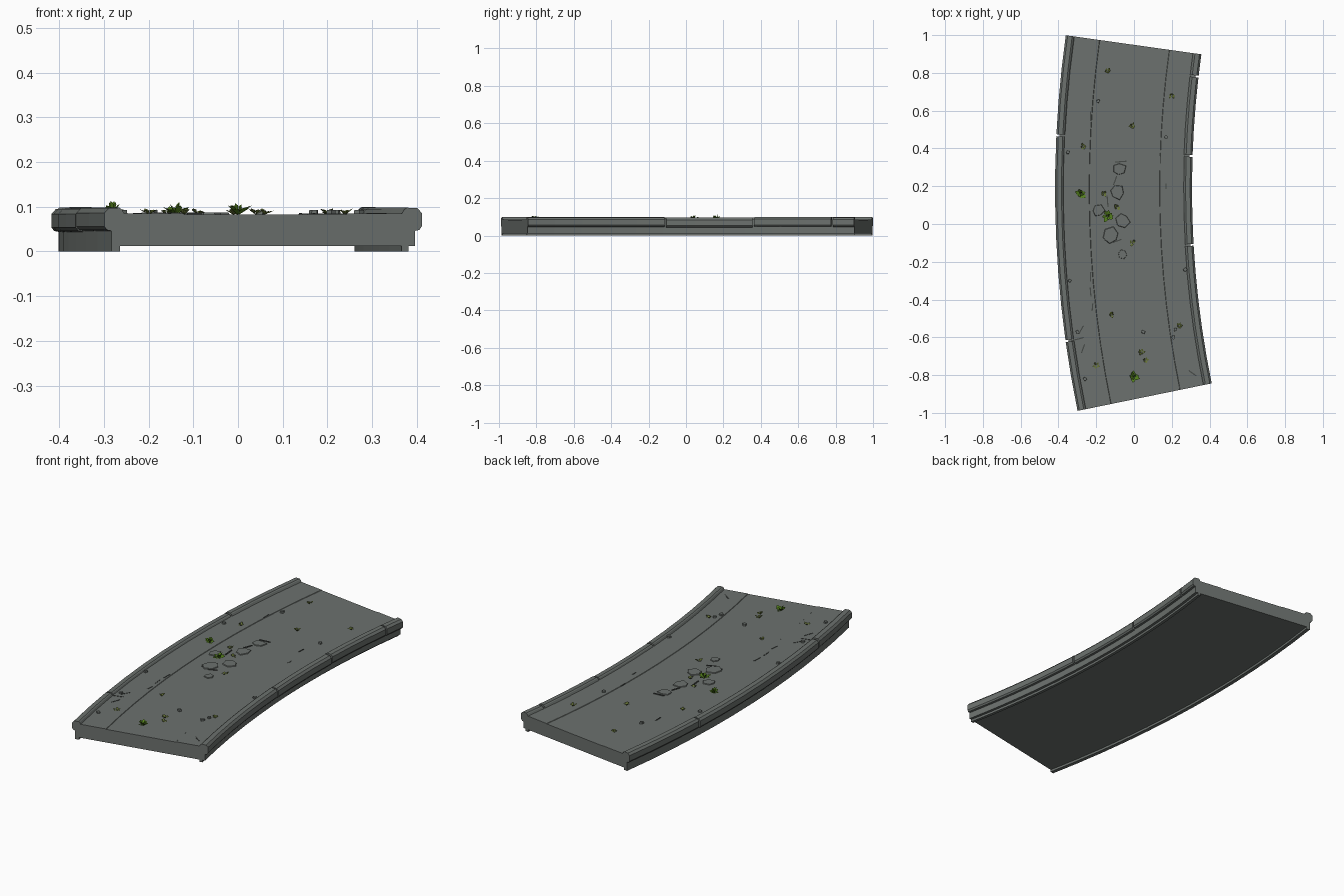
import bpy, bmesh, math, random
from mathutils import Vector, Matrix

if "Cube" in bpy.data.objects:
    bpy.data.objects.remove(bpy.data.objects["Cube"])

random.seed(4)
CX, CY = 5.432, 0.185                     # centre of the bend
R0, R1 = 5.85, 5.125                      # outer (left) and inner (right) radius
A0, A1 = math.radians(-11.58), math.radians(8.0)


def material(name, rgb):
    m = bpy.data.materials.new(name)
    m.diffuse_color = (*rgb, 1)
    m.use_nodes = True
    m.node_tree.nodes["Principled BSDF"].inputs["Base Color"].default_value = m.diffuse_color
    return m


STONE = material("grey stone", (0.150, 0.166, 0.156))
DARK = material("dark crack stone", (0.06, 0.066, 0.062))
LEAF = material("leaf green", (0.09, 0.22, 0.012))
MOSS = material("moss olive", (0.13, 0.17, 0.035))


def finish(name, bm, mat):
    me = bpy.data.meshes.new(name)
    bm.to_mesh(me)
    bm.free()
    me.materials.append(mat)
    ob = bpy.data.objects.new(name, me)
    bpy.context.collection.objects.link(ob)
    return ob


def bend(r, a, z):
    return (CX - r * math.cos(a), CY + r * math.sin(a), z)


def angle(y, r):
    return math.asin((y - CY) / r)


def sweep(bm, profile, a0, a1, steps):
    """Sweep a closed (radius, height) profile along the bend, with end caps."""
    rings = []
    for i in range(steps + 1):
        a = a0 + (a1 - a0) * i / steps
        rings.append([bm.verts.new(bend(r, a, z)) for r, z in profile])
    n = len(profile)
    for p, q in zip(rings, rings[1:]):
        for k in range(n):
            bm.faces.new((p[k], p[(k + 1) % n], q[(k + 1) % n], q[k]))
    bm.faces.new(rings[0])
    bm.faces.new(rings[-1])
    bmesh.ops.recalc_face_normals(bm, faces=bm.faces)


# road slab with a very slightly sunken middle lane
bm = bmesh.new()
TOP, LANE = 0.085, 0.083
sweep(bm, [(R0 - 0.016, 0.012), (R0 - 0.016, TOP), (R0 - 0.18, TOP), (R0 - 0.182, LANE),
           (R1 + 0.172, LANE), (R1 + 0.17, TOP), (R1 + 0.016, TOP), (R1 + 0.016, 0.012)],
      A0, A1, 12)
finish("road_slab", bm, STONE)

# narrow feet below both edges
for name, r, w in (("left_foot", R0 - 0.016, -0.02), ("right_foot", R1 + 0.03, 0.016)):
    bm = bmesh.new()
    sweep(bm, [(r, 0), (r, 0.014), (r + w, 0.014), (r + w, 0)], A0, A1, 12)
    finish(name, bm, STONE)

# bevelled kerb blocks, split by narrow joints
KERB = [(0.016, 0.046), (0.006, 0.048), (0, 0.056), (0, 0.086), (0.010, 0.097),
        (0.034, 0.098), (0.040, 0.094), (0.047, 0.082), (0.02, 0.07)]
for side, r, s, joints in (("left", R0, -1, (-0.62, 0.47)), ("right", R1, 1, (-0.11, 0.36, 0.78))):
    cuts = [A0] + [angle(y, r) for y in joints] + [A1]
    bm = bmesh.new()
    for i, (a, b) in enumerate(zip(cuts, cuts[1:])):
        gap = 0.0009
        a += gap if i else 0
        b -= gap if i < len(cuts) - 2 else 0
        lift = (0, -0.002, 0.001, 0)[i]
        sweep(bm, [(r + s * d, z + lift) for d, z in KERB], a, b, max(2, round((b - a) / 0.03)))
    finish(side + "_kerb", bm, STONE)


def slab(bm, x, y, radius, z0, z1, sides, stretch=1.0):
    """Irregular flat chip of stone."""
    spin = random.random() * 6.28
    low, high = [], []
    for k in range(sides):
        t = spin + 2 * math.pi * k / sides
        d = radius * random.uniform(0.75, 1.15)
        px, py = x + d * math.cos(t), y + d * stretch * math.sin(t)
        low.append(bm.verts.new((px, py, z0)))
        high.append(bm.verts.new((x + (px - x) * 0.9, y + (py - y) * 0.9, z1)))
    bm.faces.new(high)
    bm.faces.new(low[::-1])
    for k in range(sides):
        j = (k + 1) % sides
        bm.faces.new((low[k], low[j], high[j], high[k]))


# loose paving stones in the middle
bm = bmesh.new()
for x, y, r in ((-0.08, 0.29, 0.04), (-0.09, 0.17, 0.045), (-0.12, -0.06, 0.045),
                (-0.06, 0.02, 0.04), (-0.19, 0.07, 0.035), (-0.06, -0.16, 0.025)):
    slab(bm, x, y, r, 0.08, 0.087, 6)
finish("paving_stones", bm, STONE)

# pebbles
bm = bmesh.new()
for x, y in ((-0.19, 0.65), (-0.35, 0.38), (-0.34, -0.30), (-0.26, -0.82), (0.17, 0.46),
             (0.27, -0.24), (0.21, -0.60), (0.05, -0.57), (-0.30, -0.57), (0.22, -0.56)):
    slab(bm, x, y, 0.012, 0.08, 0.093, 5)
finish("pebbles", bm, STONE)

# thin dark cracks: (x, y, length, direction in degrees)
bm = bmesh.new()
for x, y, length, deg in ((0.31, -0.79, 0.05, -35), (-0.07, 0.33, 0.06, 5), (-0.10, 0.23, 0.05, 70),
                          (-0.14, 0.12, 0.06, 95), (-0.09, -0.09, 0.05, 20), (-0.15, -0.07, 0.04, 80),
                          (-0.23, -0.28, 0.05, 88), (-0.23, -0.36, 0.05, 95), (-0.22, -0.44, 0.04, 85),
                          (-0.23, 0.57, 0.05, 92), (0.14, 0.34, 0.04, 90), (0.17, 0.20, 0.03, 90),
                          (-0.30, -0.61, 0.07, 15), (-0.28, -0.56, 0.05, 60), (-0.27, -0.66, 0.05, 70)):
    m = (Matrix.Translation((x, y, 0.0845)) @ Matrix.Rotation(math.radians(deg), 4, 'Z')
         @ Matrix.Diagonal((length, 0.006, 0.004, 1)))
    bmesh.ops.create_cube(bm, size=1, matrix=m)
finish("cracks", bm, DARK)


def leaves(bm, x, y, count, spread, height):
    """Tuft of tilted diamond leaves growing out of one spot."""
    for k in range(count):
        t = 2 * math.pi * k / count + random.uniform(-0.3, 0.3)
        out = Vector((math.cos(t), math.sin(t), 0))
        side = Vector((-out.y, out.x, 0)) * spread * 0.3
        base = Vector((x, y, 0.083)) + out * spread * 0.1
        tip = base + out * spread * random.uniform(0.4, 1) + Vector((0, 0, height * random.uniform(0.4, 1)))
        mid = base.lerp(tip, 0.6) + Vector((0, 0, height * 0.15))
        bm.faces.new([bm.verts.new(p) for p in (base, mid + side, tip, mid - side)])


# leafy plants
bm = bmesh.new()
for x, y in ((-0.28, 0.16), (-0.14, 0.04), (0.0, -0.81)):
    leaves(bm, x, y, 11, 0.032, 0.022)
    leaves(bm, x, y, 6, 0.015, 0.032)
finish("leafy_plants", bm, LEAF)

# small moss tufts
bm = bmesh.new()
for x, y in ((-0.14, 0.81), (0.20, 0.68), (-0.01, 0.52), (-0.16, 0.16), (-0.01, -0.10), (-0.12, -0.48),
             (0.24, -0.54), (0.06, -0.72), (0.04, -0.68), (-0.20, -0.75), (-0.27, 0.41), (-0.09, 0.09)):
    leaves(bm, x, y, 6, 0.02, 0.014)
finish("moss_tufts", bm, MOSS)
